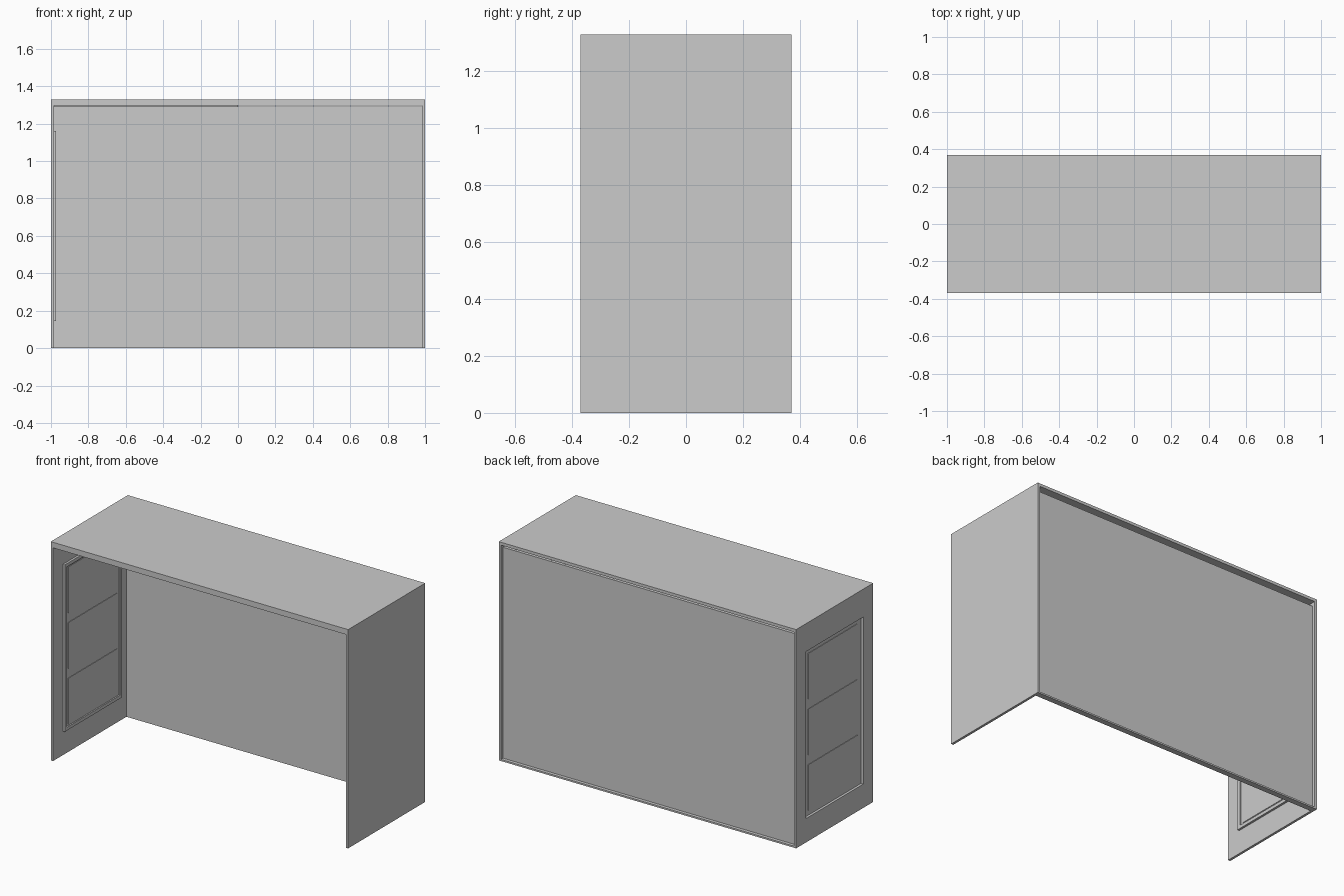
import bpy
import bmesh

cube = bpy.data.objects.get("Cube")
if cube:
    bpy.data.objects.remove(cube, do_unlink=True)

grey = bpy.data.materials.new("plain grey")
grey.use_nodes = True
colour = (0.6, 0.6, 0.6, 1)
grey.diffuse_color = colour
grey.node_tree.nodes["Principled BSDF"].inputs["Base Color"].default_value = colour


def boxes(name, spans):
    """One object made of boxes, each given as (x range, y range, z range)."""
    bm = bmesh.new()
    for span in spans:
        made = bmesh.ops.create_cube(bm, size=1)
        for v in made["verts"]:
            for i, (low, high) in enumerate(span):
                v.co[i] = low if v.co[i] < 0 else high
    mesh = bpy.data.meshes.new(name)
    bm.to_mesh(mesh)
    bm.free()
    mesh.materials.append(grey)
    obj = bpy.data.objects.new(name, mesh)
    bpy.context.collection.objects.link(obj)
    return obj


def ring(xs, ys, zs, width_y, low, high):
    """Boxes around a rectangular opening in a wall facing x."""
    (y0, y1), (z0, z1) = ys, zs
    inner = (y0 + width_y, y1 - width_y)
    return [
        (xs, (y0, inner[0]), zs),
        (xs, (inner[1], y1), zs),
        (xs, inner, (z0, z0 + low)),
        (xs, inner, (z1 - high, z1)),
    ]


X, Y, TOP = 1.0, 0.37, 1.33
WALL = 0.015
INX = X - WALL
CEILING = TOP - 0.018
HOLE_Y, HOLE_LOW, HOLE_HIGH = 0.275, 0.145, 1.16

# Shell
boxes("top_panel", [((-X, X), (-Y, Y), (CEILING, TOP))])
boxes("left_wall", [((INX, X), (-Y, Y), (0, CEILING))])
boxes("right_wall", ring((-X, -INX), (-Y, Y), (0, CEILING),
                         Y - HOLE_Y, HOLE_LOW, CEILING - HOLE_HIGH))
boxes("back_panel", [((-INX, INX), (0.335, 0.35), (0, 1.292))])
boxes("back_sill", [((-INX, INX), (0.35, Y), (0, 0.01))])
boxes("front_header", [((-INX, INX), (-Y, -Y + WALL), (1.296, CEILING))])

# Thin panel under one half of the ceiling
boxes("ceiling_panel", [((-0.98, 0), (-0.35, 0.32), (1.288, CEILING))])

# Window in the right wall: inner trim, backing, rails and panes
boxes("window_trim", ring((-INX, -0.972), (-HOLE_Y, HOLE_Y),
                          (HOLE_LOW, HOLE_HIGH), 0.02, 0.02, 0.02))
boxes("window_backing", [((-INX, -0.98), (-HOLE_Y, HOLE_Y), (HOLE_LOW, HOLE_HIGH))])

rows = 3
pitch = (HOLE_HIGH - HOLE_LOW) / rows
panes = []
for row in range(rows):
    base = HOLE_LOW + row * pitch
    panes.append(((-INX - 0.003, -0.977), (-0.235, 0.235),
                  (base + 0.03, base + pitch - 0.03)))
boxes("window_panes", panes)
